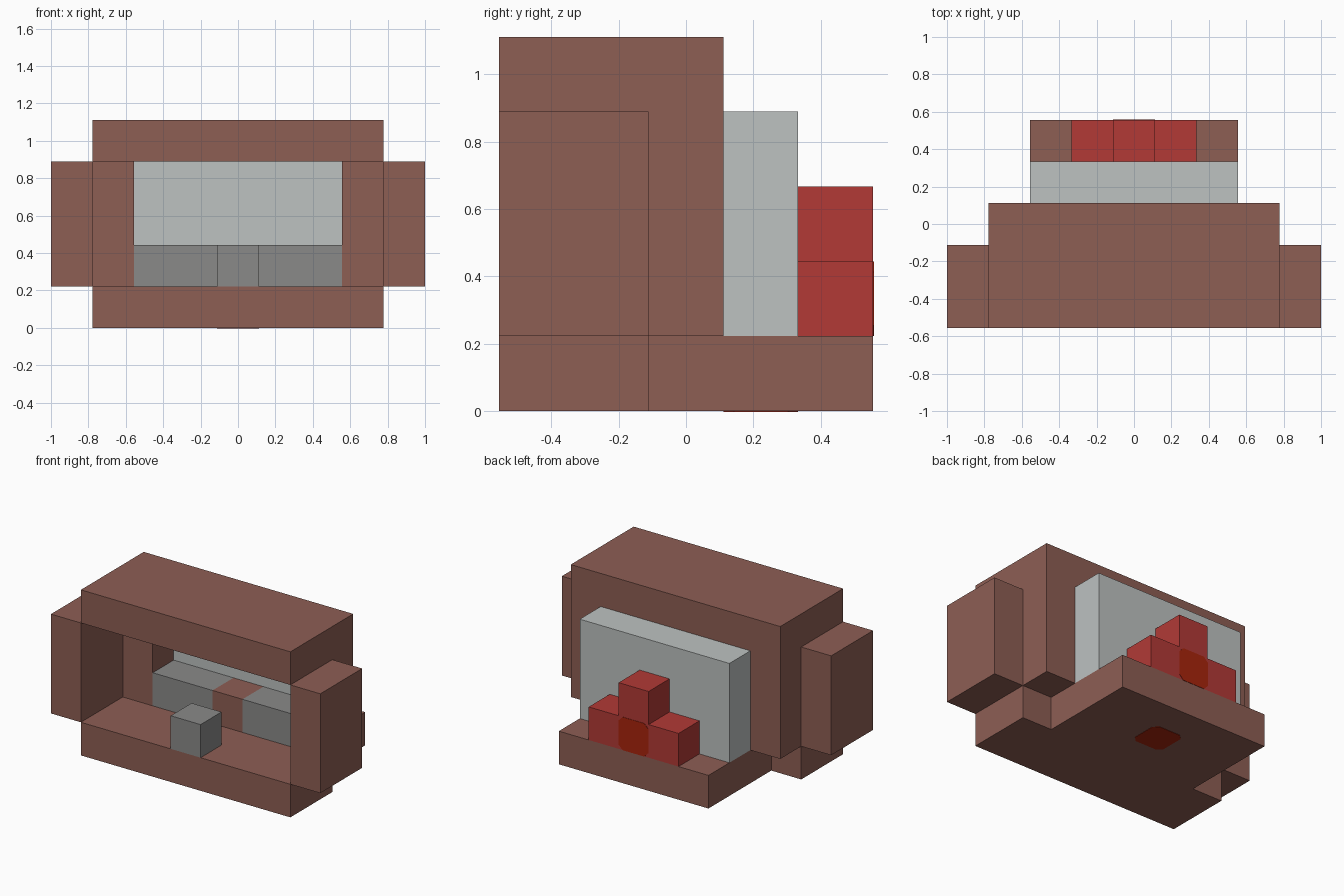
import bpy
import bmesh
from mathutils import Vector

cube = bpy.data.objects.get("Cube")
if cube:
    bpy.data.objects.remove(cube, do_unlink=True)

U = 2 / 9  # one block; all parts are laid out in whole blocks


def material(name, rgb):
    lin = [((c / 255 + 0.055) / 1.055) ** 2.4 for c in rgb]
    mat = bpy.data.materials.new(name)
    mat.use_nodes = True
    mat.diffuse_color = (*lin, 1)
    bsdf = mat.node_tree.nodes["Principled BSDF"]
    bsdf.inputs["Base Color"].default_value = (*lin, 1)
    return mat


brown = material("brown clay", (141, 94, 84))
light_grey = material("light grey", (189, 194, 193))
mid_grey = material("stone grey", (138, 138, 137))
red = material("red", (178, 58, 54))
ember = material("ember red", (168, 36, 12))


def prism(name, outline, direction, mat):
    """Extrude a flat outline, given in blocks, along a direction."""
    bm = bmesh.new()
    face = bm.faces.new([bm.verts.new(Vector(p) * U) for p in outline])
    new = bmesh.ops.extrude_face_region(bm, geom=[face])["geom"]
    bmesh.ops.translate(bm, vec=Vector(direction) * U,
                        verts=[v for v in new if isinstance(v, bmesh.types.BMVert)])
    bmesh.ops.recalc_face_normals(bm, faces=bm.faces)
    mesh = bpy.data.meshes.new(name)
    bm.to_mesh(mesh)
    bm.free()
    mesh.materials.append(mat)
    obj = bpy.data.objects.new(name, mesh)
    bpy.context.collection.objects.link(obj)
    return obj


def box(name, x, y, z, mat):
    outline = [(x[0], y[0], z[0]), (x[1], y[0], z[0]),
               (x[1], y[1], z[0]), (x[0], y[1], z[0])]
    return prism(name, outline, (0, 0, z[1] - z[0]), mat)


# Base slab: wide at the front, one block narrower each side behind
right_half = [(3.5, -2.5), (3.5, -0.5), (2.5, -0.5), (2.5, 2.5)]
left_half = [(-x, y) for x, y in reversed(right_half)]
prism("base", [(x, y, 0) for x, y in right_half + left_half], (0, 0, 1), brown)

# Roof, side walls and front wings
box("roof", (-3.5, 3.5), (-2.5, 0.5), (4, 5), brown)
for side, s in (("left", 1), ("right", -1)):
    box(side + "_wall", (2.5 * s, 3.5 * s), (-0.5, 0.5), (1, 4), brown)
    box(side + "_wing", (3.5 * s, 4.5 * s), (-2.5, -0.5), (1, 4), brown)
    box(side + "_bench", (0.5 * s, 2.5 * s), (-0.5, 0.5), (1, 2), mid_grey)
    box(side + "_red_block", (0.5 * s, 1.5 * s), (1.5, 2.5), (1, 2), red)

# Middle of the bench, loose front block, rear panel
box("bench_middle", (-0.5, 0.5), (-0.5, 0.5), (1, 2), brown)
box("front_block", (-0.5, 0.5), (-2.5, -1.5), (1, 2), mid_grey)
box("rear_panel", (-2.5, 2.5), (0.5, 1.5), (1, 4), light_grey)

# Central red column
box("red_column", (-0.5, 0.5), (1.5, 2.5), (1, 3), red)

# Ember patches with clipped corners, on the column's back and under the base
A, B = 0.5, 0.36
octagon = [(A, -B), (A, B), (B, A), (-B, A), (-A, B), (-A, -B), (-B, -A), (B, -A)]
T = 0.01
prism("rear_ember_patch", [(x, 2.5, 1.5 + z) for x, z in octagon], (0, T, 0), ember)
prism("base_ember_patch", [(x, 1 + y, 0) for x, y in octagon], (0, 0, -T), ember)
